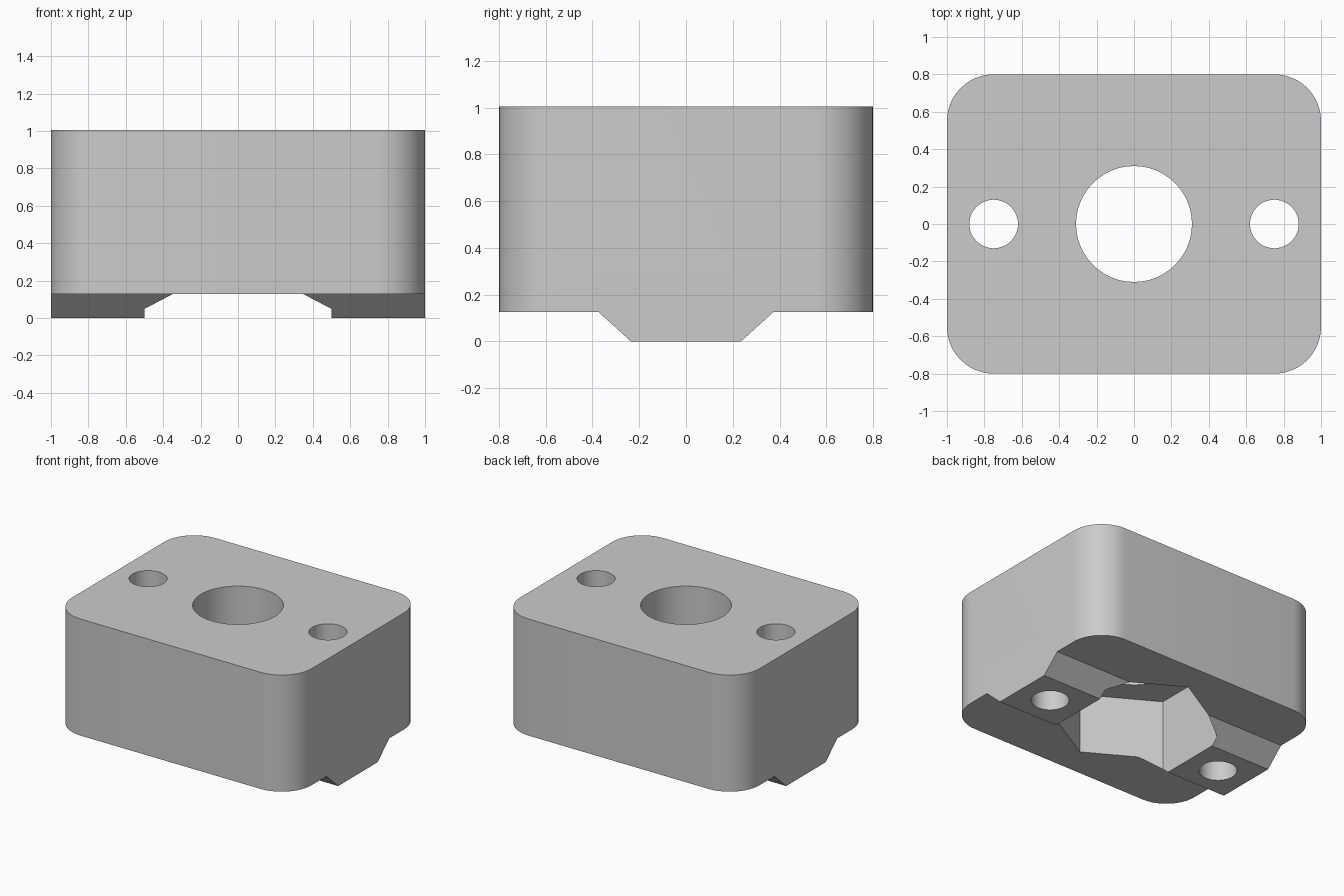
import bpy
import bmesh
from math import cos, sin, pi

default = bpy.data.objects.get("Cube")
if default:
    bpy.data.objects.remove(default, do_unlink=True)

HALF_X, HALF_Y, HEIGHT = 1.0, 0.8, 1.006
CORNER = 0.25
FOOT_TOP = 0.127

grey = bpy.data.materials.new("light grey")
grey.use_nodes = True
grey.diffuse_color = (0.6, 0.6, 0.6, 1)
grey.node_tree.nodes["Principled BSDF"].inputs["Base Color"].default_value = (0.6, 0.6, 0.6, 1)


def prism(name, base, offset):
    """Extrude a closed outline of 3D points along an offset."""
    bm = bmesh.new()
    face = bm.faces.new([bm.verts.new(p) for p in base])
    extruded = bmesh.ops.extrude_face_region(bm, geom=[face], use_keep_orig=True)
    moved = [g for g in extruded["geom"] if isinstance(g, bmesh.types.BMVert)]
    bmesh.ops.translate(bm, verts=moved, vec=offset)
    bmesh.ops.recalc_face_normals(bm, faces=bm.faces)
    mesh = bpy.data.meshes.new(name)
    bm.to_mesh(mesh)
    bm.free()
    mesh.materials.append(grey)
    obj = bpy.data.objects.new(name, mesh)
    bpy.context.collection.objects.link(obj)
    return obj


def ring(x, radius, sides, z, turn=0.0):
    angles = [turn + 2 * pi * i / sides for i in range(sides)]
    return [(x + radius * cos(a), radius * sin(a), z) for a in angles]


# Block with rounded vertical corners
outline = []
for quarter, (sx, sy) in enumerate([(1, 1), (-1, 1), (-1, -1), (1, -1)]):
    for i in range(13):
        a = (quarter + i / 12) * pi / 2
        outline.append((sx * (HALF_X - CORNER) + CORNER * cos(a),
                        sy * (HALF_Y - CORNER) + CORNER * sin(a), 0))
block = prism("mounting_block", outline, (0, 0, HEIGHT))

cutters = []

# Underside reliefs that leave a tapered central rail
for side in (1, -1):
    relief = [(-1.2, side * y, z) for y, z in
              [(0.235, 0), (0.375, FOOT_TOP), (1, FOOT_TOP), (1, -0.2), (0.235, -0.2)]]
    cutters.append(prism("relief_cutter", relief, (2.4, 0, 0)))

# Hexagonal nut pocket, flats facing left and right
cutters.append(prism("nut_pocket_cutter",
                     ring(0, 0.5 / cos(pi / 6), 6, -0.1, pi / 6), (0, 0, 0.68)))

# Central bore and two screw holes
for x, radius in [(0, 0.31), (-0.75, 0.13), (0.75, 0.13)]:
    cutters.append(prism("hole_cutter", ring(x, radius, 48, -0.3), (0, 0, 2)))

bpy.ops.object.select_all(action="DESELECT")
block.select_set(True)
bpy.context.view_layer.objects.active = block
for cutter in cutters:
    cutter.hide_render = True
    mod = block.modifiers.new("cut", "BOOLEAN")
    mod.operation = "DIFFERENCE"
    mod.solver = "EXACT"
    mod.object = cutter
    bpy.ops.object.modifier_apply(modifier=mod.name)
    bpy.data.objects.remove(cutter, do_unlink=True)

bpy.ops.object.shade_smooth_by_angle(angle=pi / 6)
